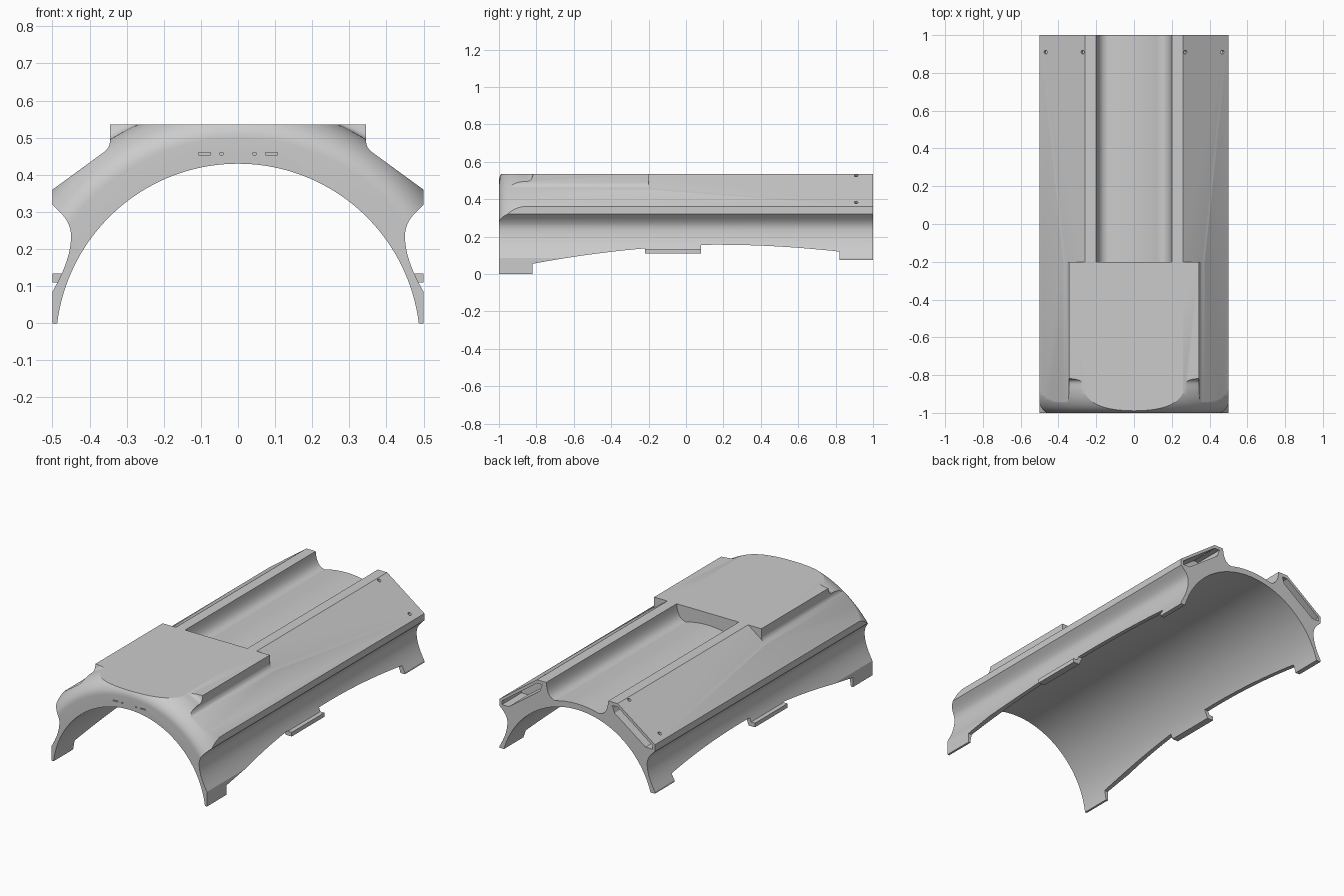
import bpy, bmesh
from math import sin, cos, pi, asin, sqrt
from mathutils import Vector, Matrix
from mathutils.geometry import interpolate_bezier

if "Cube" in bpy.data.objects:
    bpy.data.objects.remove(bpy.data.objects["Cube"])

AXIS_Z = -0.061      # height of the barrel axis
R_IN = 0.491         # inner arch radius
R_FLOOR = 0.525      # channel floor radius


def finish(bm, name):
    bmesh.ops.recalc_face_normals(bm, faces=bm.faces)
    mesh = bpy.data.meshes.new(name)
    bm.to_mesh(mesh)
    bm.free()
    obj = bpy.data.objects.new(name, mesh)
    bpy.context.collection.objects.link(obj)
    return obj


def extrude(name, outline, start, end, axis="Y"):
    """Prism of an (x, z) outline along Y, or a (y, z) outline along X."""
    bm = bmesh.new()
    if axis == "Y":
        verts = [bm.verts.new((u, start, v)) for u, v in outline]
        step = Vector((0, end - start, 0))
    else:
        verts = [bm.verts.new((start, u, v)) for u, v in outline]
        step = Vector((end - start, 0, 0))
    face = bm.faces.new(verts)
    new = bmesh.ops.extrude_face_region(bm, geom=[face])["geom"]
    bmesh.ops.translate(bm, vec=step, verts=[g for g in new if isinstance(g, bmesh.types.BMVert)])
    return finish(bm, name)


def box(name, low, high):
    (x0, y0, z0), (x1, y1, z1) = low, high
    return extrude(name, [(x0, z0), (x1, z0), (x1, z1), (x0, z1)], y0, y1)


def lathe(name, profile, segments=128):
    """Solid of revolution about the barrel axis from (y, radius) points."""
    bm = bmesh.new()
    rings = []
    for y, r in profile:
        angles = [2 * pi * i / segments for i in range(segments)]
        rings.append([bm.verts.new((r * cos(a), y, AXIS_Z + r * sin(a))) for a in angles])
    for a, b in zip(rings, rings[1:]):
        for i in range(segments):
            j = (i + 1) % segments
            bm.faces.new((a[i], a[j], b[j], b[i]))
    bm.faces.new(rings[0])
    bm.faces.new(rings[-1])
    return finish(bm, name)


def combine(target, tool, operation):
    tool.hide_render = True
    mod = target.modifiers.new("combine", "BOOLEAN")
    mod.object, mod.operation, mod.solver = tool, operation, "EXACT"
    bpy.context.view_layer.objects.active = target
    bpy.ops.object.modifier_apply(modifier=mod.name)
    bpy.data.objects.remove(tool)


def bezier(a, b, c, d, n=12):
    pts = interpolate_bezier(*[Vector((*p, 0)) for p in (a, b, c, d)], n)
    return [(p.x, p.y) for p in pts]


def mirrored(half):
    """Close a right-hand half that ends on the centre line."""
    return half + [(-x, z) for x, z in reversed(half[:-1])]


def arc(radius, start, end, n):
    angles = [start + (end - start) * i / n for i in range(n + 1)]
    return [(radius * sin(a), AXIS_Z + radius * cos(a)) for a in angles]


# Main shell: waisted sides, sloping rails, open channel on top
half = [(0.5, 0)]
half += bezier((0.5, 0.085), (0.475, 0.13), (0.45, 0.18), (0.45, 0.235))
half += bezier((0.45, 0.235), (0.45, 0.275), (0.475, 0.295), (0.5, 0.32))[1:]
half += [(0.5, 0.36), (0.26, 0.535)]
half += bezier((0.2, 0.535), (0.195, 0.48), (0.18, 0.45), (0.14, 0.445))
half += arc(R_FLOOR, asin(0.12 / R_FLOOR), 0, 8)
foot = pi / 2 + asin(-AXIS_Z / R_IN) - 2 * asin(-AXIS_Z / R_IN)
shell = extrude("barrel_cover", mirrored(half) + arc(R_IN, -foot, foot, 72), -1.05, 1)

# Raised flat block over the front part of the channel
block_half = [(0, 0.535), (0.345, 0.535)]
block_half += bezier((0.345, 0.49), (0.346, 0.475), (0.355, 0.462), (0.374, 0.452), 8)
block_half += [(0.385, 0.435), (0.3, 0.4), (0.15, 0.43), (0, 0.447)]
block = extrude("top_block", block_half + [(-x, z) for x, z in block_half[-2:0:-1]], -1.05, -0.2)
combine(shell, block, "UNION")

# Rounded front end
nose = [(-0.85 - 0.15 * cos(t), 0.56 + 0.095 * sin(t)) for t in [pi / 32 * i for i in range(17)]]
nose += bezier((-0.84, 0.656), (-0.825, 0.66), (-0.82, 0.67), (-0.815, 0.7), 6)
nose += [(-0.81, 0.9), (1.1, 0.9)]
combine(shell, lathe("nose_form", nose), "INTERSECT")

# Curved lower edge between the feet, with a drop at each side tab
edge = [(-0.82, -0.1)]
edge += bezier((-0.82, 0.055), (-0.6, 0.095), (-0.42, 0.12), (-0.22, 0.137))
edge += [(-0.22, 0.11), (0.08, 0.11)]
edge += bezier((0.08, 0.156), (0.33, 0.16), (0.57, 0.147), (0.82, 0.12))
edge += [(0.82, 0.075), (1.1, 0.075), (1.1, -0.1)]
combine(shell, extrude("edge_cutter", edge, -0.7, 0.7, "X"), "DIFFERENCE")

pocket = [(0.226, 0.515), (0.26, 0.515), (0.485, 0.351), (0.485, 0.33), (0.44, 0.33), (0.24, 0.475)]
slope = Vector((0.175, 0, 0.24)).normalized()
for side in (1, -1):
    # Side tab
    xs = sorted((side * 0.47, side * 0.5))
    combine(shell, box("side_tab", (xs[0], -0.22, 0.11), (xs[1], 0.08, 0.134)), "UNION")
    # Open pocket in the rear end of the rail
    combine(shell, extrude("pocket_cutter", [(side * x, z) for x, z in pocket], 0.82, 1.1), "DIFFERENCE")
    # Screw holes through the rail skin
    for x in (0.272, 0.468):
        z = 0.36 + (0.5 - x) * 0.729
        normal = Vector((side * slope.x, 0, slope.z))
        bm = bmesh.new()
        place = Matrix.Translation((side * x, 0.91, z)) @ normal.to_track_quat("Z", "Y").to_matrix().to_4x4()
        bmesh.ops.create_cone(bm, cap_ends=True, segments=16, radius1=0.01, radius2=0.01,
                              depth=0.05, matrix=place)
        combine(shell, finish(bm, "hole_cutter"), "DIFFERENCE")
    # Small slots in the front rim
    for x, w in ((0.09, 0.016), (0.045, 0.004)):
        combine(shell, box("slot_cutter", (side * x - w, -1.1, 0.454), (side * x + w, -0.98, 0.46)),
                "DIFFERENCE")

bpy.ops.object.select_all(action="DESELECT")
shell.select_set(True)
bpy.context.view_layer.objects.active = shell
bpy.ops.object.shade_smooth_by_angle(angle=pi / 7)
